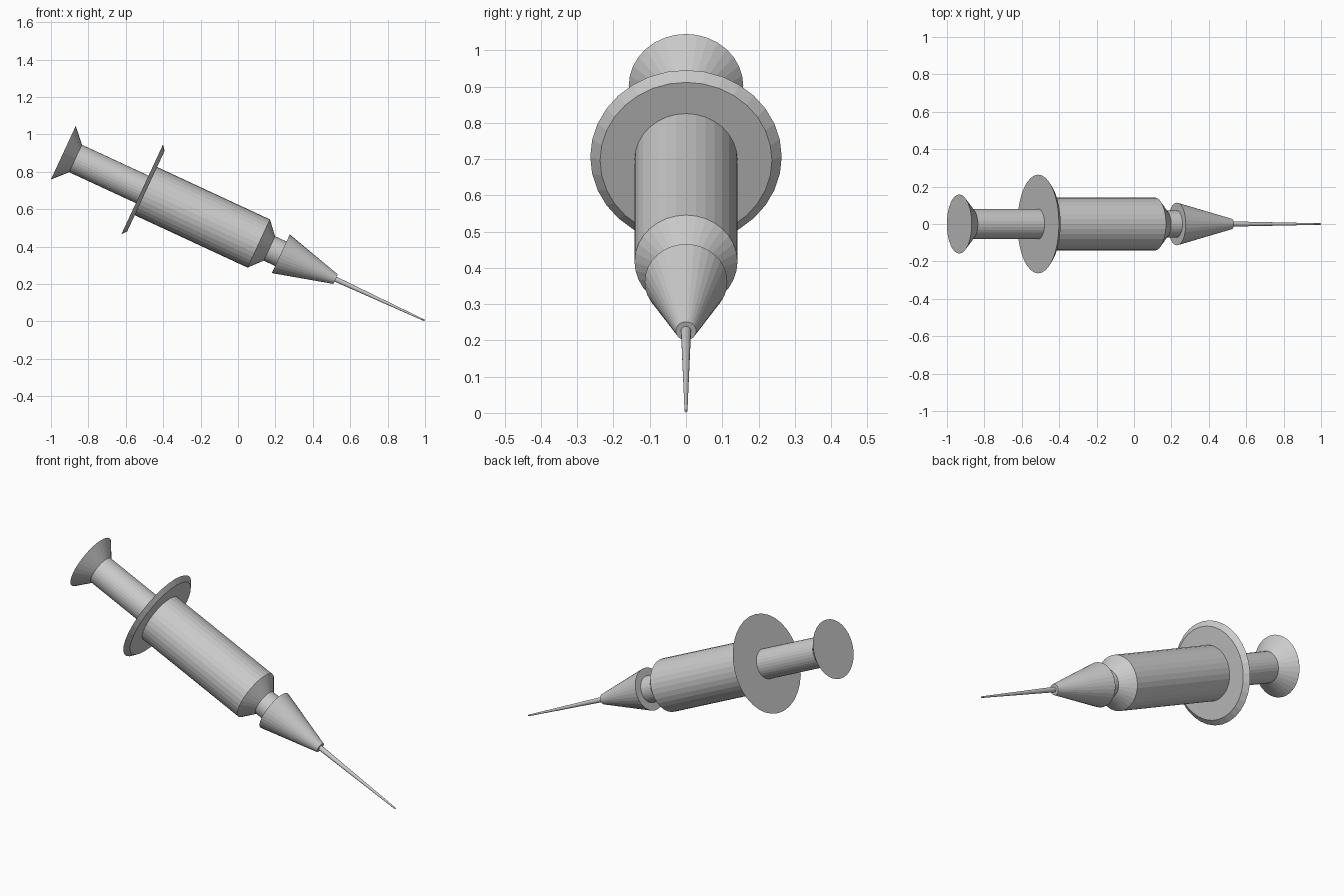
import bpy, bmesh, math
from mathutils import Matrix

if "Cube" in bpy.data.objects:
    bpy.data.objects.remove(bpy.data.objects["Cube"])

SIDES = 32
# Local z runs from the needle tip back to the thumb rest, then tilts in the xz plane
PLACE = Matrix.Translation((0.998, 0, 0.005)) @ Matrix.Rotation(math.radians(-65.1), 4, 'Y')


def turned(name, profile):
    """Closed solid of revolution from (distance along axis, radius) pairs."""
    bm = bmesh.new()
    rings = []
    for s, r in profile:
        rings.append([bm.verts.new((r * math.cos(a), r * math.sin(a), s))
                      for a in (2 * math.pi * i / SIDES for i in range(SIDES))])
    for low, high in zip(rings, rings[1:]):
        for i in range(SIDES):
            j = (i + 1) % SIDES
            bm.faces.new((low[i], low[j], high[j], high[i]))
    bm.faces.new(rings[0][::-1])
    bm.faces.new(rings[-1])
    bm.transform(PLACE)
    bmesh.ops.recalc_face_normals(bm, faces=bm.faces)
    mesh = bpy.data.meshes.new(name)
    bm.to_mesh(mesh)
    bm.free()
    bpy.context.collection.objects.link(bpy.data.objects.new(name, mesh))


# Needle and its conical hub
turned("needle", [(0.0, 0.004), (0.53, 0.014)])
turned("needle_hub", [(0.525, 0.028), (0.848, 0.114)])

# Neck, tapered shoulder and barrel
turned("barrel", [(0.84, 0.072), (0.915, 0.072), (0.978, 0.142), (1.65, 0.142)])

# Finger flange with bevelled front edge
turned("finger_flange", [(1.643, 0.237), (1.665, 0.264)])

# Plunger rod flaring into the thumb rest
turned("plunger", [(1.655, 0.081), (2.058, 0.081), (2.13, 0.158)])
